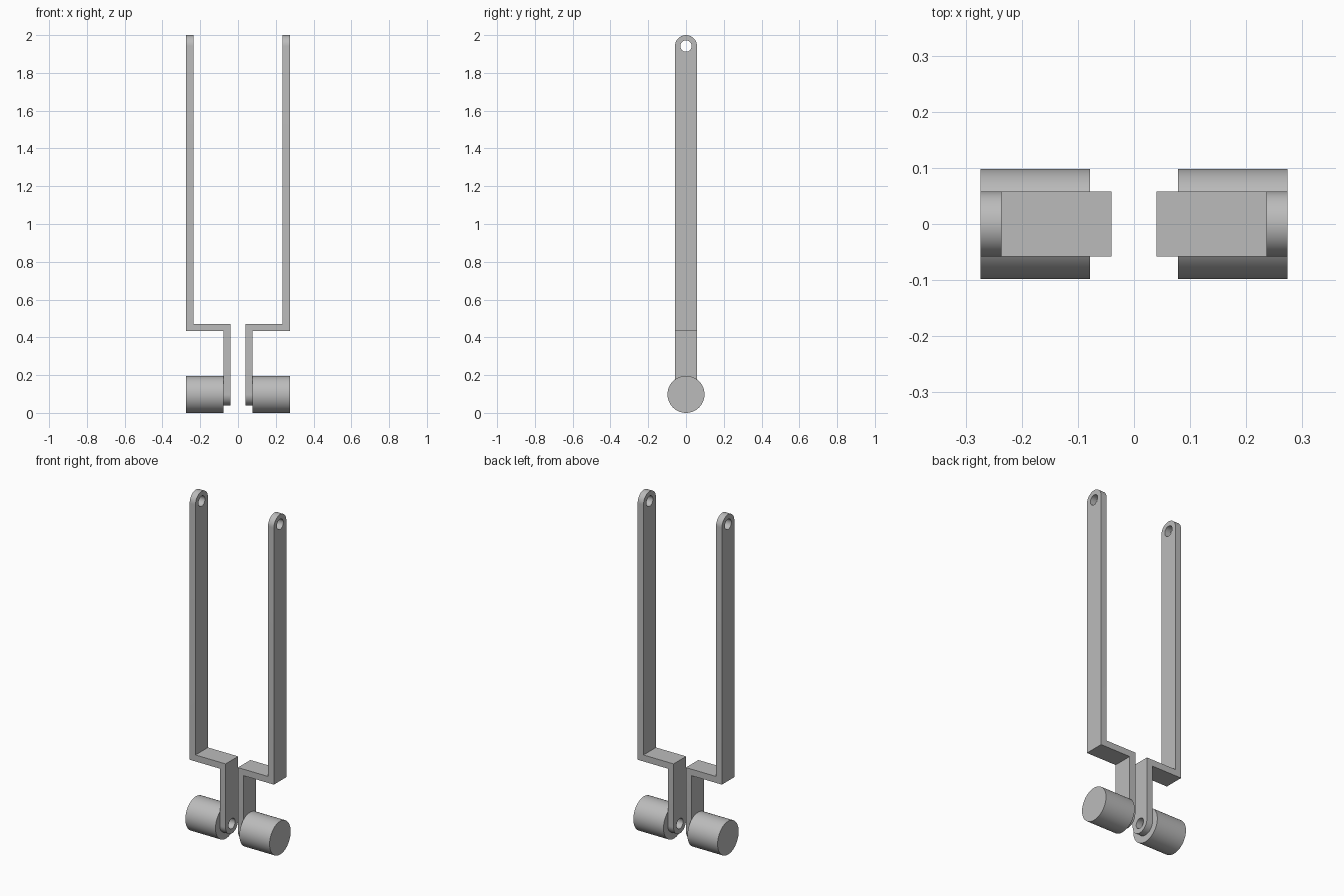
import bpy, bmesh, math
from mathutils import Matrix, Vector

cube = bpy.data.objects.get("Cube")
if cube:
    bpy.data.objects.remove(cube, do_unlink=True)

OUT, IN, T = 0.274, 0.04, 0.038       # outer arm, inner leg, strip thickness
HALF, R, HOLE = 0.058, 0.098, 0.03    # strip half width, knob and hole radius
SHELF, TOP = 0.433, 2.0               # underside of the step, top of the arm
LOW_Z, HIGH_Z = R, TOP - HALF         # centres of the rounded ends

grey = bpy.data.materials.new("plain grey")
grey.use_nodes = True
colour = (0.5, 0.5, 0.5, 1)
grey.diffuse_color = colour
grey.node_tree.nodes["Principled BSDF"].inputs["Base Color"].default_value = colour


def prism(name, points, direction):
    """Solid made by sweeping a closed outline along a direction."""
    bm = bmesh.new()
    face = bm.faces.new([bm.verts.new(p) for p in points])
    swept = bmesh.ops.extrude_face_region(bm, geom=[face])["geom"]
    verts = [v for v in swept if isinstance(v, bmesh.types.BMVert)]
    bmesh.ops.translate(bm, verts=verts, vec=Vector(direction))
    bmesh.ops.recalc_face_normals(bm, faces=bm.faces)
    mesh = bpy.data.meshes.new(name)
    bm.to_mesh(mesh)
    bm.free()
    mesh.materials.append(grey)
    obj = bpy.data.objects.new(name, mesh)
    bpy.context.collection.objects.link(obj)
    return obj


def arc(x, z, radius, start, sweep, n):
    angles = [start + sweep * i / n for i in range(n + 1)]
    return [(x, radius * math.cos(a), z + radius * math.sin(a)) for a in angles]


def circle(x, z, radius, n=48):
    return arc(x, z, radius, 0, math.tau, n)[:-1]


def activate(obj):
    bpy.ops.object.select_all(action='DESELECT')
    obj.select_set(True)
    bpy.context.view_layer.objects.active = obj


def cut(obj, cutter, operation):
    activate(obj)
    mod = obj.modifiers.new("cut", 'BOOLEAN')
    mod.operation, mod.object, mod.solver = operation, cutter, 'EXACT'
    bpy.ops.object.modifier_apply(modifier=mod.name)
    bpy.data.objects.remove(cutter, do_unlink=True)


# Stepped strip: long outer arm, short shelf, inner leg
step = [(IN, LOW_Z - HALF - T), (IN + T, LOW_Z - HALF - T), (IN + T, SHELF),
        (OUT, SHELF), (OUT, TOP + T), (OUT - T, TOP + T),
        (OUT - T, SHELF + T), (IN, SHELF + T)]
left = prism("left_bracket", [(x, -HALF - T, z) for x, z in step],
             (0, 2 * (HALF + T), 0))

# Round both ends and drill the holes
capsule = (arc(-T, HIGH_Z, HALF, 0, math.pi, 32)
           + arc(-T, LOW_Z, HALF, math.pi, math.pi, 32))
cut(left, prism("rounding_tool", capsule, (OUT + 2 * T, 0, 0)), 'INTERSECT')
for z in (LOW_Z, HIGH_Z):
    cut(left, prism("hole_tool", circle(-T, z, HOLE), (OUT + 2 * T, 0, 0)),
        'DIFFERENCE')

# Round knob on the outer side of the leg
knob = prism("left_knob", circle(IN + T, LOW_Z, R, 64), (OUT - IN - T, 0, 0))

# Mirrored right half and shading
for obj in (left, knob):
    other = obj.copy()
    other.data = obj.data.copy()
    other.name = obj.name.replace("left", "right")
    other.data.transform(Matrix.Scale(-1, 4, (1, 0, 0)))
    other.data.flip_normals()
    bpy.context.collection.objects.link(other)
    for part in (obj, other):
        activate(part)
        bpy.ops.object.shade_smooth_by_angle(angle=math.radians(30))
